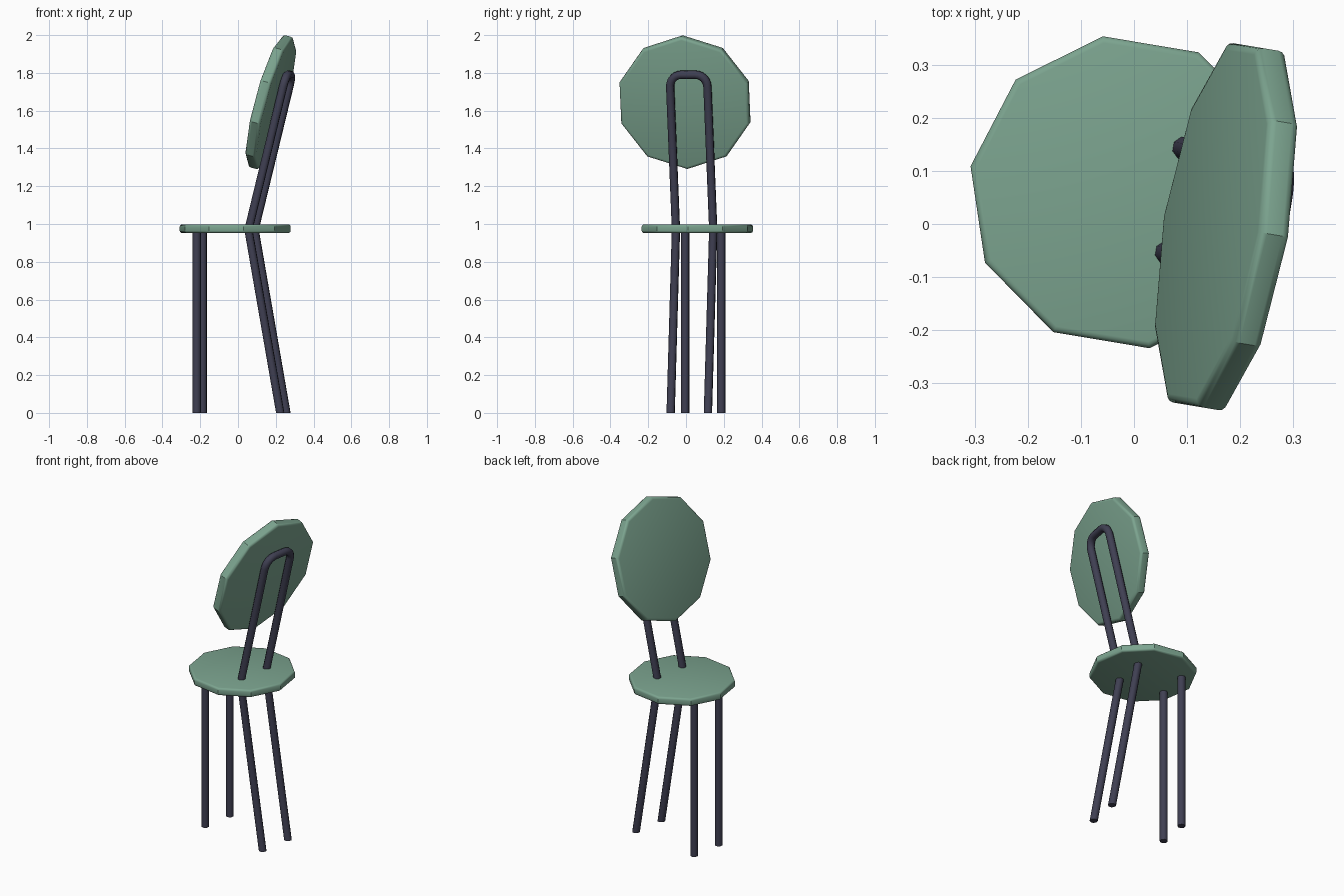
import bpy, bmesh, math
from mathutils import Vector, Matrix

if "Cube" in bpy.data.objects:
    bpy.data.objects.remove(bpy.data.objects["Cube"])

# the whole chair is turned slightly about the vertical axis
BASE = Matrix.Translation((-0.015, 0.06, 0)) @ Matrix.Rotation(math.radians(-9.5), 4, 'Z')


def material(name, rgb):
    m = bpy.data.materials.new(name)
    m.diffuse_color = (*rgb, 1)
    m.use_nodes = True
    m.node_tree.nodes["Principled BSDF"].inputs["Base Color"].default_value = m.diffuse_color
    return m


green = material("sage_green", (0.20, 0.37, 0.275))
dark = material("dark_slate", (0.05, 0.05, 0.085))


def finish(bm, name, mat):
    bmesh.ops.recalc_face_normals(bm, faces=bm.faces)
    me = bpy.data.meshes.new(name)
    bm.to_mesh(me)
    bm.free()
    me.materials.append(mat)
    ob = bpy.data.objects.new(name, me)
    bpy.context.collection.objects.link(ob)
    bpy.ops.object.select_all(action='DESELECT')
    ob.select_set(True)
    bpy.context.view_layer.objects.active = ob
    bpy.ops.object.shade_smooth_by_angle(angle=math.radians(33 if mat == green else 50))
    return ob


def disc(name, radius, thick, bevel, place):
    """Ten-sided pad with rounded rim edges."""
    bm = bmesh.new()
    rings = []
    for s in (-1, 1):
        rings.append([bm.verts.new((radius * math.cos(i * math.pi / 5),
                                    radius * math.sin(i * math.pi / 5), s * thick / 2))
                      for i in range(10)])
    caps = [bm.faces.new(rings[0][::-1]), bm.faces.new(rings[1])]
    for i in range(10):
        j = (i + 1) % 10
        bm.faces.new((rings[0][i], rings[0][j], rings[1][j], rings[1][i]))
    edges = [e for f in caps for e in f.edges]
    bmesh.ops.bevel(bm, geom=edges, offset=bevel, segments=3, profile=0.5, affect='EDGES')
    bmesh.ops.transform(bm, matrix=BASE @ place, verts=bm.verts)
    return finish(bm, name, green)


def tube(name, path, radius=0.0225, sides=8):
    """Sweep a round section along a path, with flat level ends."""
    pts = [Vector(p) for p in path]
    bm = bmesh.new()
    rings = []
    side = Vector((1, 0, 0))
    for i, p in enumerate(pts):
        if i == 0:
            t = Vector((0, 0, 1))
        elif i == len(pts) - 1:
            t = Vector((0, 0, 1 if p.z > 0.5 else -1))
        else:
            t = ((p - pts[i - 1]).normalized() + (pts[i + 1] - p).normalized()).normalized()
        side = (side - t * side.dot(t)).normalized()
        up = t.cross(side)
        rings.append([bm.verts.new(p + radius * (side * math.cos(a) + up * math.sin(a)))
                      for a in (2 * math.pi * (k + 0.5) / sides for k in range(sides))])
    for a, b in zip(rings, rings[1:]):
        for k in range(sides):
            j = (k + 1) % sides
            bm.faces.new((a[k], a[j], b[j], b[k]))
    bm.faces.new(rings[0][::-1])
    bm.faces.new(rings[-1])
    bmesh.ops.transform(bm, matrix=BASE, verts=bm.verts)
    return finish(bm, name, dark)


# seat
disc("seat", 0.298, 0.045, 0.012, Matrix.Translation((0, 0, 0.975)))

# tilted backrest
disc("backrest", 0.362, 0.06, 0.015,
     Matrix.Translation((0.197, -0.033, 1.645)) @ Matrix.Rotation(math.radians(-75), 4, 'Y'))

# front legs
for label, y in (("right", -0.097), ("left", 0.097)):
    tube("front_leg_" + label, [(-0.19, y, 0), (-0.19, y, 0.965)])

# back frame: both back legs and the arch as one bent tube
KINK_Z, KINK_X, SLOPE, TOP, R, HALF = 0.97, 0.088, 0.246, 1.79, 0.062, 0.1


def on_back(y, z):
    return (KINK_X + (z - KINK_Z) * SLOPE, y, z)


half = [(0.2585, HALF, 0), (KINK_X, HALF, KINK_Z)]
for i in range(7):
    a = i / 6 * math.pi / 2
    half.append(on_back(HALF - R + R * math.cos(a), TOP - R + R * math.sin(a)))
tube("back_frame", half + [(x, -y, z) for x, y, z in reversed(half)])
